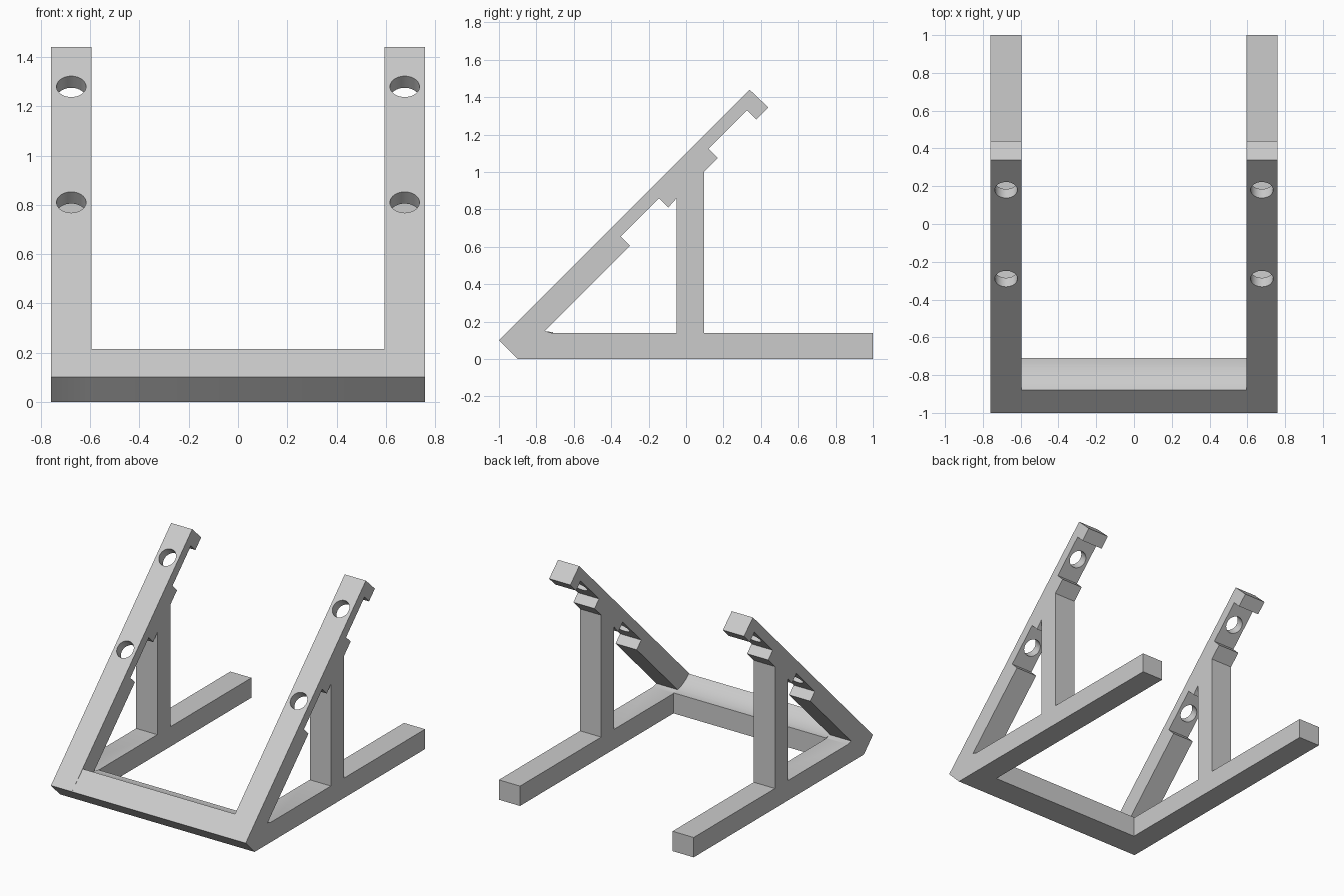
import bpy, bmesh, math
from mathutils import Vector, Matrix

cube = bpy.data.objects.get("Cube")
if cube:
    bpy.data.objects.remove(cube, do_unlink=True)

grey = bpy.data.materials.new("light_grey")
grey.use_nodes = True
grey.diffuse_color = (0.6, 0.6, 0.6, 1)
grey.node_tree.nodes["Principled BSDF"].inputs["Base Color"].default_value = (0.6, 0.6, 0.6, 1)

INNER, OUTER = 0.595, 0.76


def new_object(name, bm):
    bmesh.ops.recalc_face_normals(bm, faces=bm.faces)
    mesh = bpy.data.meshes.new(name)
    bm.to_mesh(mesh)
    bm.free()
    mesh.materials.append(grey)
    obj = bpy.data.objects.new(name, mesh)
    bpy.context.collection.objects.link(obj)
    return obj


def extrude_profile(name, loops, x0, x1):
    """Extrude closed (y, z) outlines along x; later loops are openings."""
    bm = bmesh.new()
    edges = []
    for loop in loops:
        verts = [bm.verts.new((x0, y, z)) for y, z in loop]
        edges += [bm.edges.new((verts[i - 1], verts[i])) for i in range(len(verts))]
    bmesh.ops.triangle_fill(bm, edges=edges, use_beauty=True, use_dissolve=False,
                            normal=(1, 0, 0))
    out = bmesh.ops.extrude_face_region(bm, geom=bm.faces[:])
    moved = [g for g in out["geom"] if isinstance(g, bmesh.types.BMVert)]
    bmesh.ops.translate(bm, verts=moved, vec=(x1 - x0, 0, 0))
    return new_object(name, bm)


def apply_boolean(target, tool, operation):
    mod = target.modifiers.new(operation.lower(), 'BOOLEAN')
    mod.operation, mod.solver, mod.object = operation, 'EXACT', tool
    bpy.context.view_layer.objects.active = target
    bpy.ops.object.modifier_apply(modifier=mod.name)
    bpy.data.objects.remove(tool, do_unlink=True)


# Side frame outline: sloped arm with hooked notch, upright post and foot
frame = [(-1, 0.10), (0.34, 1.44), (0.44, 1.345), (0.375, 1.28), (0.325, 1.33),
         (0.12, 1.125), (0.17, 1.075), (0.095, 1.0), (0.095, 0.14), (1, 0.14),
         (1, 0), (-0.9, 0)]
# Opening between arm, post and foot, with the lower notch
opening = [(-0.05, 0.14), (-0.05, 0.86), (-0.095, 0.81), (-0.145, 0.86),
           (-0.35, 0.655), (-0.30, 0.605), (-0.755, 0.15), (-0.72, 0.14)]

# Front crossbar with a concave curved top at the back
radius = 0.24
cove = []
for i in range(13):
    a = math.radians(45 * i / 12)
    cove.append((-0.71 - radius * math.sin(a), 0.145 + radius * (1 - math.cos(a))))
bar = [(-0.9, 0), (-0.71, 0)] + cove + [(-1, 0.10)]
stand = extrude_profile("stand_frame", [bar], -INNER, INNER)

for side in (-1, 1):
    leg = extrude_profile("side_frame", [frame, opening],
                          *sorted((side * INNER, side * OUTER)))
    # Screw holes drilled square to the sloped arm
    for y in (0.18, -0.29):
        bm = bmesh.new()
        turn = Vector((0, -1, 1)).to_track_quat('Z', 'Y').to_matrix().to_4x4()
        place = Matrix.Translation((side * 0.677, y, y + 1.1)) @ turn
        bmesh.ops.create_cone(bm, cap_ends=True, segments=48, radius1=0.06,
                              radius2=0.06, depth=0.3, matrix=place)
        hole = new_object("hole_cutter", bm)
        hole.hide_render = True
        apply_boolean(leg, hole, 'DIFFERENCE')
    apply_boolean(stand, leg, 'UNION')

# Smooth the cove and holes, keep the edges sharp
bpy.ops.object.select_all(action='DESELECT')
stand.select_set(True)
bpy.context.view_layer.objects.active = stand
bpy.ops.object.shade_smooth_by_angle(angle=math.radians(25))
